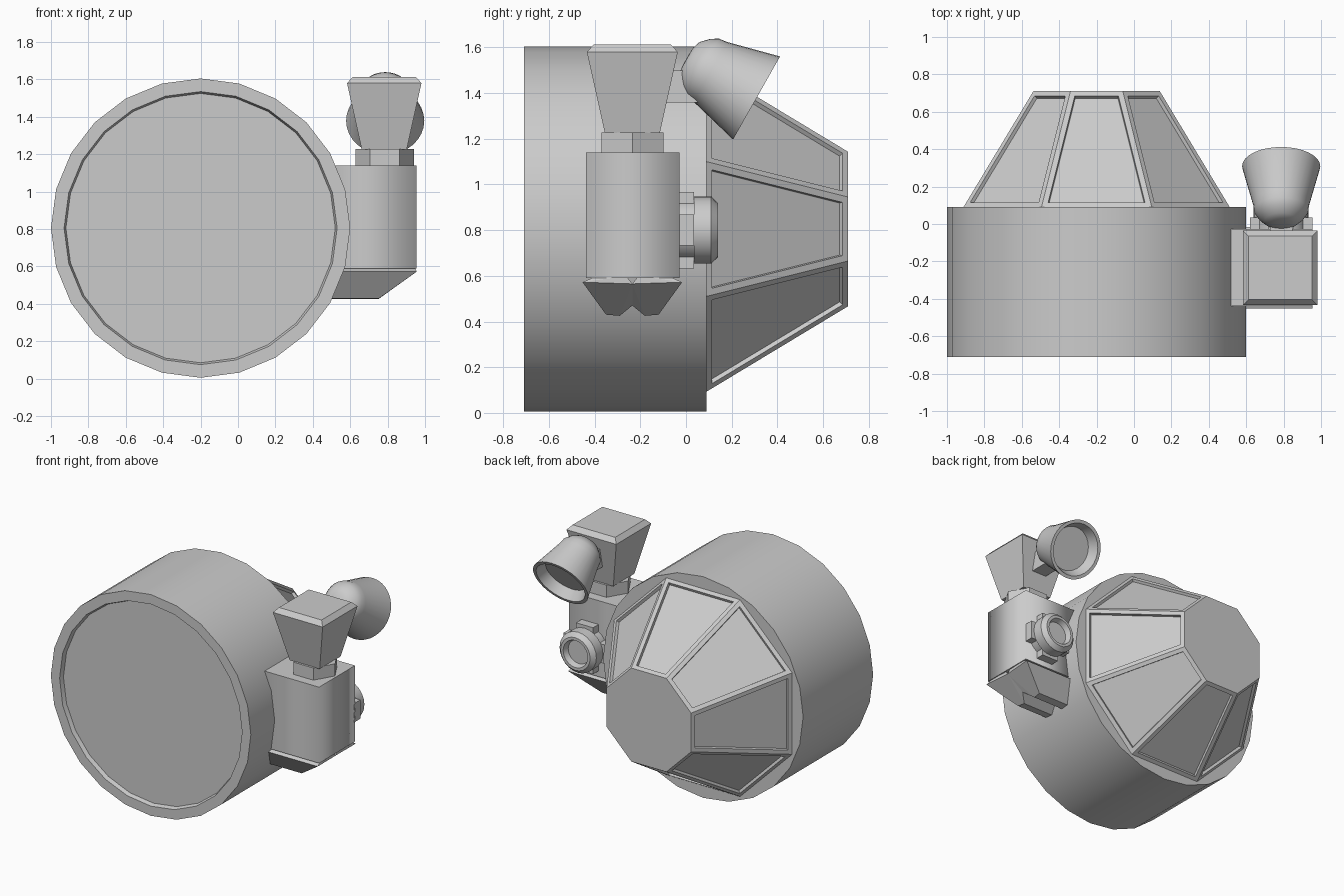
import bpy, bmesh, math
from mathutils import Matrix, Vector

if "Cube" in bpy.data.objects:
    bpy.data.objects.remove(bpy.data.objects["Cube"])

grey = bpy.data.materials.new("plain grey")
grey.diffuse_color = (0.6, 0.6, 0.6, 1)
grey.use_nodes = True
grey.node_tree.nodes["Principled BSDF"].inputs["Base Color"].default_value = grey.diffuse_color


def finish(bm, name, matrix=None, smooth=0):
    """Turn a bmesh into a named object, optionally smooth below an angle."""
    bmesh.ops.recalc_face_normals(bm, faces=bm.faces)
    if matrix:
        bm.transform(matrix)
    me = bpy.data.meshes.new(name)
    bm.to_mesh(me)
    bm.free()
    me.materials.append(grey)
    ob = bpy.data.objects.new(name, me)
    bpy.context.collection.objects.link(ob)
    if smooth:
        bpy.ops.object.select_all(action='DESELECT')
        ob.select_set(True)
        bpy.context.view_layer.objects.active = ob
        bpy.ops.object.shade_smooth_by_angle(angle=math.radians(smooth))
    return ob


def lathe(profile, n, phase=0.0):
    """Closed solid of (radius, height) rings around local z."""
    bm = bmesh.new()
    rings = []
    for r, h in profile:
        rings.append([bm.verts.new((r * math.cos(phase + math.tau * i / n),
                                    r * math.sin(phase + math.tau * i / n), h))
                      for i in range(n)])
    for a, b in zip(rings, rings[1:]):
        for i in range(n):
            j = (i + 1) % n
            bm.faces.new((a[i], a[j], b[j], b[i]))
    bm.faces.new(rings[0][::-1])
    bm.faces.new(rings[-1])
    return bm


def box(bm, x0, x1, y0, y1, z0, z1):
    m = Matrix.Translation(((x0 + x1) / 2, (y0 + y1) / 2, (z0 + z1) / 2)) @ \
        Matrix.Diagonal((x1 - x0, y1 - y0, z1 - z0, 1))
    bmesh.ops.create_cube(bm, size=1, matrix=m)


def along_y(x, y, z, angle=-90):
    """Local z points to the back, or tips further down."""
    return Matrix.Translation((x, y, z)) @ Matrix.Rotation(math.radians(angle), 4, 'X')


DX, DZ = -0.20, 0.805      # drum axis
AX, AY = 0.787, -0.235     # side unit axis

# Drum with a shallow recessed front
finish(lathe([(0.72, -0.68), (0.73, -0.71), (0.80, -0.71), (0.80, 0.09)], 24),
       "drum", along_y(DX, 0, DZ), 30)

# Eight-sided tapered cupola with framed, sunken panes
c = math.cos(math.pi / 8)
bm = lathe([(0.712 / c, 0.09), (0.338 / c, 0.71)], 8, math.pi / 8)
bmesh.ops.recalc_face_normals(bm, faces=bm.faces)
panes = [f for f in bm.faces if abs(f.normal.z) < 0.9]
bmesh.ops.inset_individual(bm, faces=panes, thickness=0.029, use_even_offset=True)
bmesh.ops.inset_individual(bm, faces=panes, thickness=0.003, depth=-0.02,
                           use_even_offset=True)
finish(bm, "cupola", along_y(DX, 0, DZ))

# Side unit body, shading rounded around its upright edges
bm = bmesh.new()
box(bm, 0.45, 0.955, -0.438, -0.028, 0.59, 1.14)
for f in bm.faces:
    f.smooth = abs(f.normal.z) < 0.5
for e in bm.edges:
    e.smooth = abs(e.verts[0].co.z - e.verts[1].co.z) > 0.1
finish(bm, "side_body")

# Two bevelled toes under the body, mirrored about its middle
for s, name in ((1, "back_toe"), (-1, "front_toe")):
    bm = bmesh.new()
    section = [(0.155, 0.60, 0.945), (0.027, 0.60, 0.945),
               (0.218, 0.572, 0.955), (0.0, 0.565, 0.945),
               (0.0, 0.47, 0.81), (0.055, 0.425, 0.75),
               (0.115, 0.43, 0.755)]
    for d, z, x in section:
        for px in (0.45, x):
            bm.verts.new((px, AY + s * d, z))
    res = bmesh.ops.convex_hull(bm, input=bm.verts)
    bmesh.ops.delete(bm, geom=[v for v in bm.verts if not v.link_faces], context='VERTS')
    bmesh.ops.dissolve_limit(bm, angle_limit=0.03, verts=bm.verts, edges=bm.edges)
    finish(bm, name)

# Hexagonal neck
finish(lathe([(0.157, 1.13), (0.157, 1.228)], 6), "neck",
       Matrix.Translation((AX - 0.003, AY, 0)))

# Flared square head with a bevelled top
q = math.sqrt(2)
finish(lathe([(0.12 * q, 1.225), (0.199 * q, 1.58), (0.170 * q, 1.612)], 4, math.pi / 4),
       "head", Matrix.Translation((AX - 0.005, AY, 0)))

# Bracket between head and horn
bm = bmesh.new()
box(bm, AX - 0.06, AX + 0.06, -0.15, 0.08, 1.36, 1.50)
finish(bm, "horn_bracket")

# Horn: domed back, flared cone, hollow mouth
finish(lathe([(0.015, -0.12), (0.055, -0.118), (0.09, -0.106), (0.125, -0.072),
              (0.145, -0.04), (0.15, 0.0), (0.209, 0.232), (0.185, 0.232),
              (0.155, 0.16)], 32),
       "horn", along_y(AX, 0.107, 1.493, -119.5), 40)

# Round nozzle on the back of the body
finish(lathe([(0.135, -0.05), (0.135, 0.035), (0.147, 0.035), (0.147, 0.11),
              (0.118, 0.14), (0.098, 0.14), (0.085, 0.10)], 24),
       "nozzle", along_y(AX, 0, 0.80), 30)

# Four lugs holding the nozzle
bm = bmesh.new()
for k in range(4):
    n0 = len(bm.verts)
    box(bm, 0.09, 0.168, -0.068, 0.068, -0.04, 0.035)
    bm.verts.ensure_lookup_table()
    bmesh.ops.rotate(bm, verts=bm.verts[n0:], cent=(0, 0, 0),
                     matrix=Matrix.Rotation(k * math.pi / 2, 3, 'Z'))
finish(bm, "nozzle_lugs", along_y(AX, 0, 0.80))
